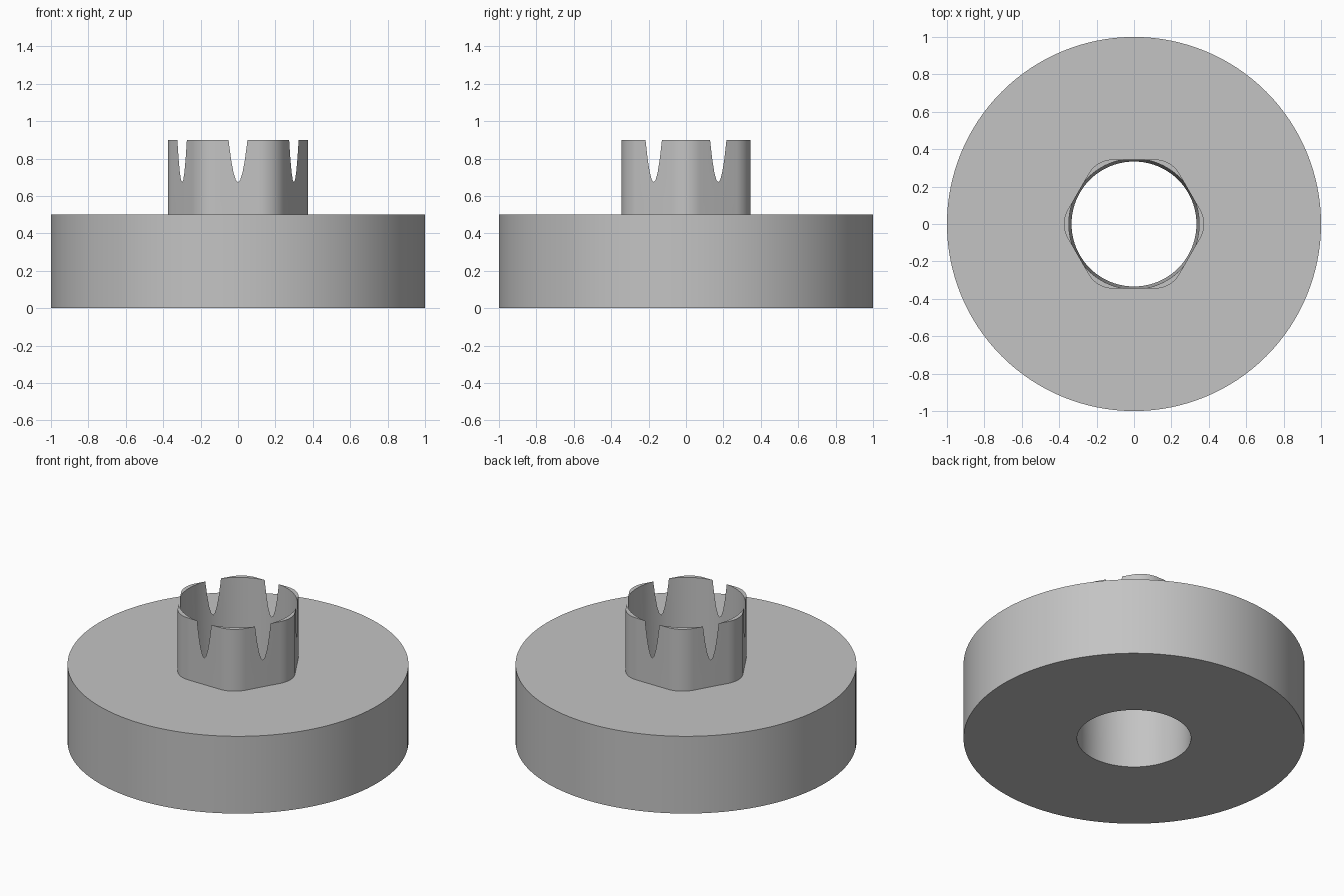
import bpy
import bmesh
from math import cos, sin, radians, sqrt

if "Cube" in bpy.data.objects:
    bpy.data.objects.remove(bpy.data.objects["Cube"], do_unlink=True)

BASE_HEIGHT, TOP = 0.5, 0.9
FLAT, CORNER = 0.345, 0.15           # collar: centre-to-flat distance, corner radius
BORE_LOW, BORE_HIGH = 0.334, 0.3487  # bore radius at the floor and at the rim

grey = bpy.data.materials.new("grey")
grey.use_nodes = True
grey.diffuse_color = (0.55, 0.55, 0.55, 1)
grey.node_tree.nodes["Principled BSDF"].inputs["Base Color"].default_value = grey.diffuse_color


def circle(radius, count):
    step = 360 / count
    return [(radius * cos(radians(i * step)), radius * sin(radians(i * step)))
            for i in range(count)]


def rounded_hexagon(flat, corner, steps=10):
    centre = (flat - corner) * 2 / sqrt(3)
    points = []
    for k in range(6):
        for i in range(steps + 1):
            a = radians(k * 60 - 30 + 60 * i / steps)
            c = radians(k * 60)
            points.append((centre * cos(c) + corner * cos(a),
                           centre * sin(c) + corner * sin(a)))
    return points


def loft(name, low, high, z0, z1):
    """Closed solid between two matching outlines."""
    bm = bmesh.new()
    a = [bm.verts.new((x, y, z0)) for x, y in low]
    b = [bm.verts.new((x, y, z1)) for x, y in high]
    n = len(a)
    bm.faces.new(a[::-1])
    bm.faces.new(b)
    for i in range(n):
        j = (i + 1) % n
        bm.faces.new((a[i], a[j], b[j], b[i]))
    mesh = bpy.data.meshes.new(name)
    bm.to_mesh(mesh)
    bm.free()
    mesh.materials.append(grey)
    obj = bpy.data.objects.new(name, mesh)
    bpy.context.collection.objects.link(obj)
    return obj


# Broad round base
disc = circle(1, 128)
base = loft("base_with_collar", disc, disc, 0, BASE_HEIGHT)

# Rounded hexagonal collar, sunk into the base
hexagon = rounded_hexagon(FLAT, CORNER)
collar = loft("collar", hexagon, hexagon, BASE_HEIGHT - 0.2, TOP)

# Flared bore, which breaks through the flats near the rim to leave the notches
slope = (BORE_HIGH - BORE_LOW) / TOP
bore = loft("bore_cutter", circle(BORE_LOW - 0.1 * slope, 180),
            circle(BORE_HIGH + 0.1 * slope, 180), -0.1, TOP + 0.1)

for helper, operation in ((collar, 'UNION'), (bore, 'DIFFERENCE')):
    helper.hide_render = True
    mod = base.modifiers.new(helper.name, 'BOOLEAN')
    mod.operation = operation
    mod.solver = 'EXACT'
    mod.object = helper

# Bake the cuts, then drop the helpers
bpy.context.view_layer.update()
result = bpy.data.meshes.new_from_object(
    base.evaluated_get(bpy.context.evaluated_depsgraph_get()))
base.modifiers.clear()
base.data = result
for helper in (collar, bore):
    bpy.data.objects.remove(helper, do_unlink=True)

# Smooth round walls, crisp rims
bpy.ops.object.select_all(action='DESELECT')
base.select_set(True)
bpy.context.view_layer.objects.active = base
bpy.ops.object.shade_smooth_by_angle(angle=radians(30))
